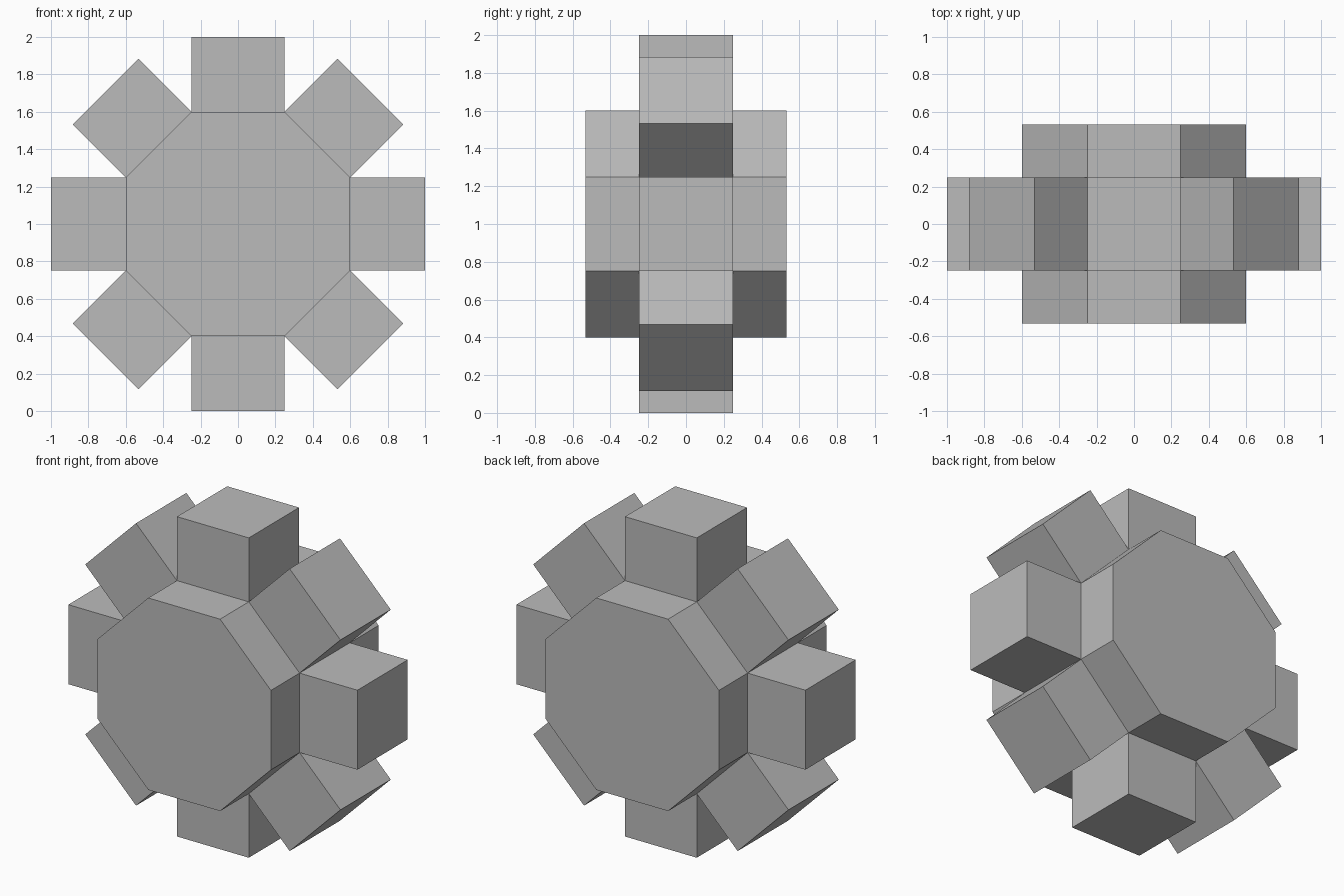
import bpy, bmesh
from math import pi, tan, cos
from mathutils import Matrix, Vector

cube = bpy.data.objects.get("Cube")
if cube:
    bpy.data.objects.remove(cube, do_unlink=True)

SIDES = 8
APOTHEM = 0.6
HALF_DEPTH = 0.532
TOOTH_LENGTH = 0.4
HALF_TOOTH = APOTHEM * tan(pi / SIDES)

grey = bpy.data.materials.new("plain grey")
grey.use_nodes = True
colour = (0.5, 0.5, 0.5, 1)
grey.diffuse_color = colour
grey.node_tree.nodes["Principled BSDF"].inputs["Base Color"].default_value = colour

# Octagonal hub lying along y, with a flat side on top
bm = bmesh.new()
radius = APOTHEM / cos(pi / SIDES)
bmesh.ops.create_cone(
    bm, cap_ends=True, segments=SIDES, radius1=radius, radius2=radius,
    depth=2 * HALF_DEPTH,
    matrix=Matrix.Rotation(pi / 2, 4, "X") @ Matrix.Rotation(pi / SIDES, 4, "Z"))

# Cut the rim into three bands
for y in (-HALF_TOOTH, HALF_TOOTH):
    bmesh.ops.bisect_plane(bm, geom=bm.verts[:] + bm.edges[:] + bm.faces[:],
                           plane_co=(0, y, 0), plane_no=(0, 1, 0))

# Pull one square tooth out of each middle face
bm.normal_update()
middle = [f for f in bm.faces if abs(f.calc_center_median().y) < 0.01]
teeth = bmesh.ops.extrude_discrete_faces(bm, faces=middle)["faces"]
for face in teeth:
    face.normal_update()
    direction = face.calc_center_median()
    direction.y = 0
    bmesh.ops.translate(bm, verts=face.verts[:],
                        vec=direction.normalized() * TOOTH_LENGTH)

# Stand the wheel on the ground
bmesh.ops.translate(bm, verts=bm.verts[:], vec=Vector((0, 0, APOTHEM + TOOTH_LENGTH)))
bm.normal_update()

mesh = bpy.data.meshes.new("toothed_wheel")
bm.to_mesh(mesh)
bm.free()
mesh.materials.append(grey)
wheel = bpy.data.objects.new("toothed_wheel", mesh)
bpy.context.collection.objects.link(wheel)
